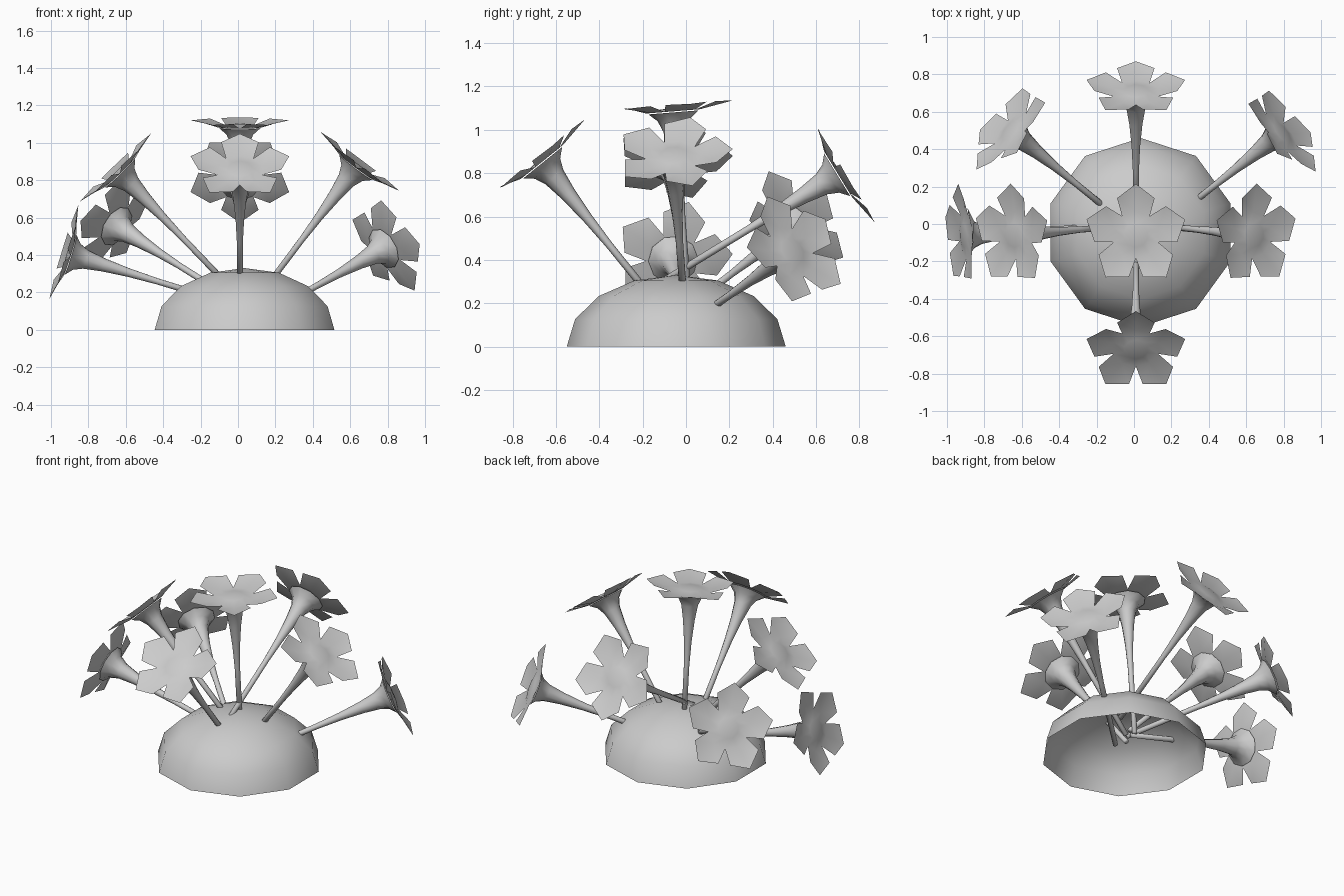
import bpy, bmesh, math
from mathutils import Vector

cube = bpy.data.objects.get("Cube")
if cube:
    bpy.data.objects.remove(cube, do_unlink=True)

grey = bpy.data.materials.new("plain_grey")
grey.use_nodes = True
COLOUR = (0.6, 0.6, 0.6, 1)
grey.diffuse_color = COLOUR
grey.node_tree.nodes["Principled BSDF"].inputs["Base Color"].default_value = COLOUR


def polar(bm, radius, angle, z):
    return bm.verts.new((radius * math.cos(angle), radius * math.sin(angle), z))


def ring(bm, radius, z, sides=10):
    return [polar(bm, radius, math.pi / 2 + math.tau * i / sides, z) for i in range(sides)]


def bridge(bm, a, b):
    n = len(a)
    for i in range(n):
        bm.faces.new((a[i], a[(i + 1) % n], b[(i + 1) % n], b[i]))


def fan(bm, loop, z):
    tip = bm.verts.new((0, 0, z))
    for i in range(len(loop)):
        bm.faces.new((loop[i], loop[(i + 1) % len(loop)], tip))


def make_mesh(bm, name):
    mesh = bpy.data.meshes.new(name)
    bm.to_mesh(mesh)
    bm.free()
    mesh.materials.append(grey)
    mesh.shade_smooth()
    return mesh


def place(name, mesh, location):
    obj = bpy.data.objects.new(name, mesh)
    obj.location = location
    bpy.context.collection.objects.link(obj)
    return obj


# Dome: open, flattened half sphere with ten sides
bm = bmesh.new()
steps = [math.pi / 8 * k for k in range(4)]
rings = [ring(bm, 0.505 * math.cos(t), 0.33 * math.sin(t)) for t in steps]
for lower, upper in zip(rings, rings[1:]):
    bridge(bm, lower, upper)
fan(bm, rings[-1], 0.33)
place("dome_base", make_mesh(bm, "dome_base"), (0.035, -0.045, 0))

# Flower: trumpet stem along z, with the petal head at the origin
bm = bmesh.new()
PROFILE = [(0.016, -0.97), (0.017, -0.5), (0.024, -0.34), (0.037, -0.2),
           (0.053, -0.1), (0.075, -0.05), (0.115, -0.015)]
rings = [ring(bm, r, z) for r, z in PROFILE]
for lower, upper in zip(rings, rings[1:]):
    bridge(bm, lower, upper)
bm.faces.new(reversed(rings[0]))

# Flower head: shallow centre and five pointed petals
inner = ring(bm, 0.065, 0.002)
outer = ring(bm, 0.125, -0.01)
fan(bm, inner, 0.006)
bridge(bm, outer, inner)
for k in range(5):
    angle = math.pi / 2 + math.tau * k / 5
    root, left, right = outer[2 * k], outer[(2 * k + 1) % 10], outer[2 * k - 1]
    tip = polar(bm, 0.277, angle, 0.018)
    spread = math.atan2(0.1, 0.2)
    shoulder_l = polar(bm, 0.224, angle + spread, 0.022)
    shoulder_r = polar(bm, 0.224, angle - spread, 0.022)
    bm.faces.new((root, tip, shoulder_l, left))
    bm.faces.new((root, right, shoulder_r, tip))
flower = make_mesh(bm, "flower")

# Each flower: head position and the direction it faces
FLOWERS = {
    "flower_top": ((0.01, -0.06, 1.095), (0, -0.08, 1)),
    "flower_upper_right": ((-0.64, -0.06, 0.85), (-0.7, -0.06, 0.73)),
    "flower_lower_right": ((-0.91, -0.06, 0.405), (-0.95, -0.06, 0.29)),
    "flower_upper_left": ((0.64, -0.06, 0.88), (0.6, -0.06, 0.8)),
    "flower_front": ((0.01, -0.67, 0.86), (0, -0.63, 0.78)),
    "flower_back": ((0.01, 0.71, 0.8), (0, 0.85, 0.52)),
    "flower_back_right": ((-0.66, 0.5, 0.56), (-0.7, 0.57, 0.44)),
    "flower_back_left": ((0.79, 0.49, 0.44), (0.72, 0.57, 0.4)),
}
for name, (head, facing) in FLOWERS.items():
    obj = place(name, flower, head)
    obj.rotation_mode = "QUATERNION"
    obj.rotation_quaternion = Vector((0, 0, 1)).rotation_difference(Vector(facing))
